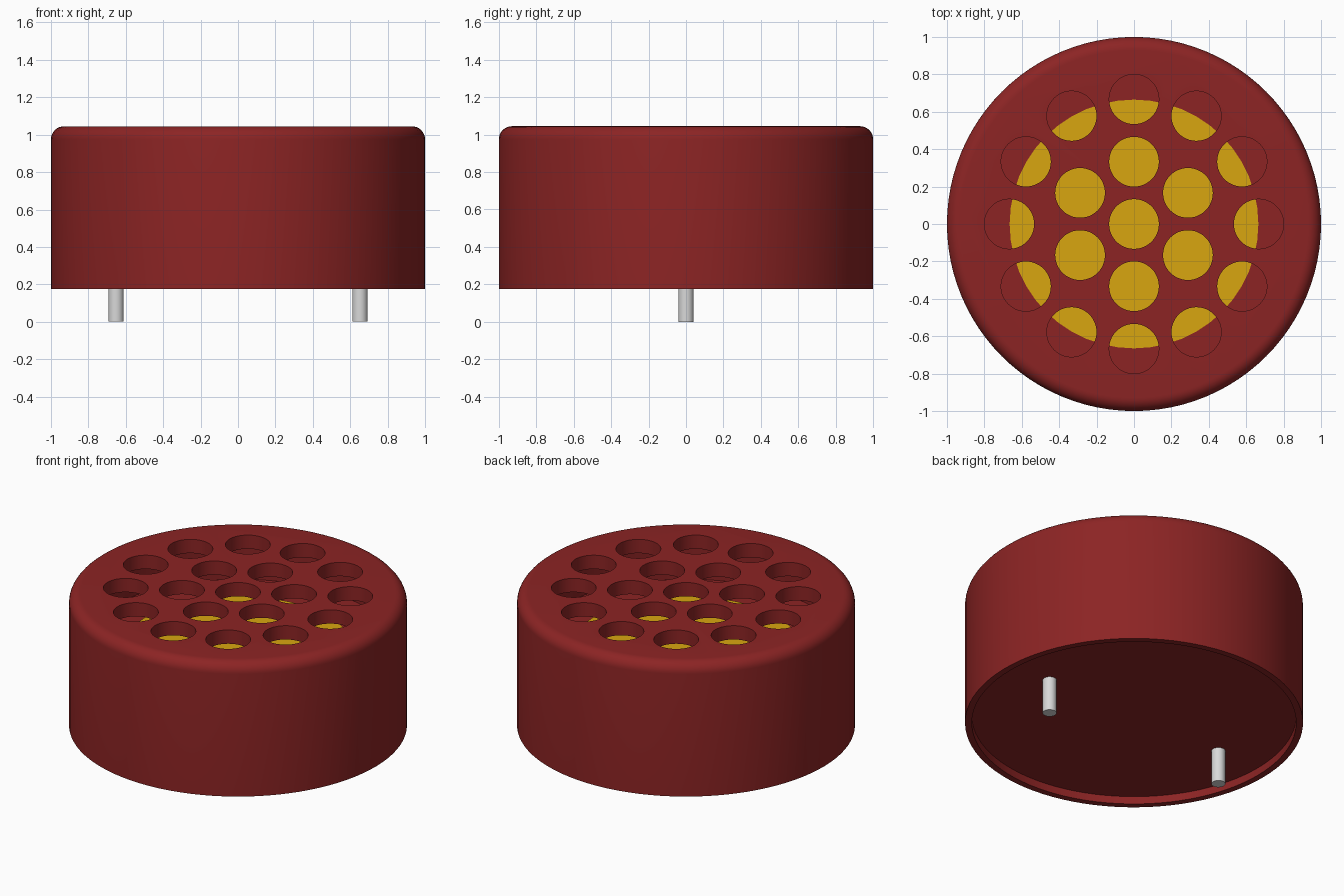
import bpy, bmesh
from math import sin, cos, pi, radians
from mathutils import Matrix, Vector

if "Cube" in bpy.data.objects:
    bpy.data.objects.remove(bpy.data.objects["Cube"], do_unlink=True)


def material(name, rgb):
    m = bpy.data.materials.new(name)
    m.use_nodes = True
    m.diffuse_color = (*rgb, 1)
    m.node_tree.nodes["Principled BSDF"].inputs["Base Color"].default_value = (*rgb, 1)
    return m


red = material("dark red plastic", (0.263, 0.0176, 0.0176))
gold = material("gold", (0.69, 0.38, 0.005))
metal = material("pale metal", (0.69, 0.69, 0.69))


def finish(name, bm, mat):
    bmesh.ops.recalc_face_normals(bm, faces=bm.faces)
    mesh = bpy.data.meshes.new(name)
    bm.to_mesh(mesh)
    bm.free()
    mesh.materials.append(mat)
    ob = bpy.data.objects.new(name, mesh)
    bpy.context.collection.objects.link(ob)
    return ob


def cylinders(name, centres, radius, z0, z1, sides, mat):
    bm = bmesh.new()
    for x, y in centres:
        bmesh.ops.create_cone(bm, cap_ends=True, segments=sides, radius1=radius,
                              radius2=radius, depth=z1 - z0,
                              matrix=Matrix.Translation((x, y, (z0 + z1) / 2)))
    return finish(name, bm, mat)


def lathe(name, profile, sides, mat):
    bm = bmesh.new()
    rings = [[bm.verts.new((r * cos(2 * pi * i / sides), r * sin(2 * pi * i / sides), z))
              for i in range(sides)] for r, z in profile]
    for a, b in zip(rings, rings[1:]):
        for i in range(sides):
            j = (i + 1) % sides
            bm.faces.new((a[i], a[j], b[j], b[i]))
    bm.faces.new(rings[0])
    bm.faces.new(rings[-1])
    return finish(name, bm, mat)


def activate(ob):
    bpy.ops.object.select_all(action="DESELECT")
    ob.select_set(True)
    bpy.context.view_layer.objects.active = ob


def cut(ob, cutter):
    cutter.hide_render = True
    mod = ob.modifiers.new("cut", "BOOLEAN")
    mod.operation = "DIFFERENCE"
    mod.solver = "EXACT"
    mod.object = cutter
    activate(ob)
    bpy.ops.object.modifier_apply(modifier=mod.name)
    bpy.data.objects.remove(cutter, do_unlink=True)


def ring(count, radius, start):
    return [(radius * cos(start + 2 * pi * i / count),
             radius * sin(start + 2 * pi * i / count)) for i in range(count)]


# Housing: rounded top edge and a shallow recess underneath
TOP, BOTTOM, FILLET, FLOOR = 1.045, 0.175, 0.07, 0.70
profile = [(1 - FILLET + FILLET * sin(t * pi / 16), TOP - FILLET + FILLET * cos(t * pi / 16))
           for t in range(9)]
profile += [(1, BOTTOM), (0.96, BOTTOM), (0.96, 0.225)]
housing = lathe("housing", profile, 96, red)

# Sound holes in the top plate, then the chamber below it
holes = [(0, 0)] + ring(6, 0.333, pi / 2) + ring(12, 0.667, 0)
cut(housing, cylinders("hole_cutter", holes, 0.133, 0.8, 1.2, 48, red))
cut(housing, cylinders("chamber_cutter", [(0, 0)], 0.92, FLOOR, 0.955, 96, red))

# Sounding disc on the chamber floor
disc = cylinders("sounding_disc", [(0, 0)], 0.665, FLOOR - 0.01, FLOOR + 0.006, 48, gold)

# Two contact pins
pins = [cylinders(n, [(x, 0)], 0.041, 0, 0.24, 32, metal)
        for n, x in (("left_pin", 0.652), ("right_pin", -0.652))]

for ob in [housing, disc] + pins:
    activate(ob)
    bpy.ops.object.shade_smooth_by_angle(angle=radians(30))
